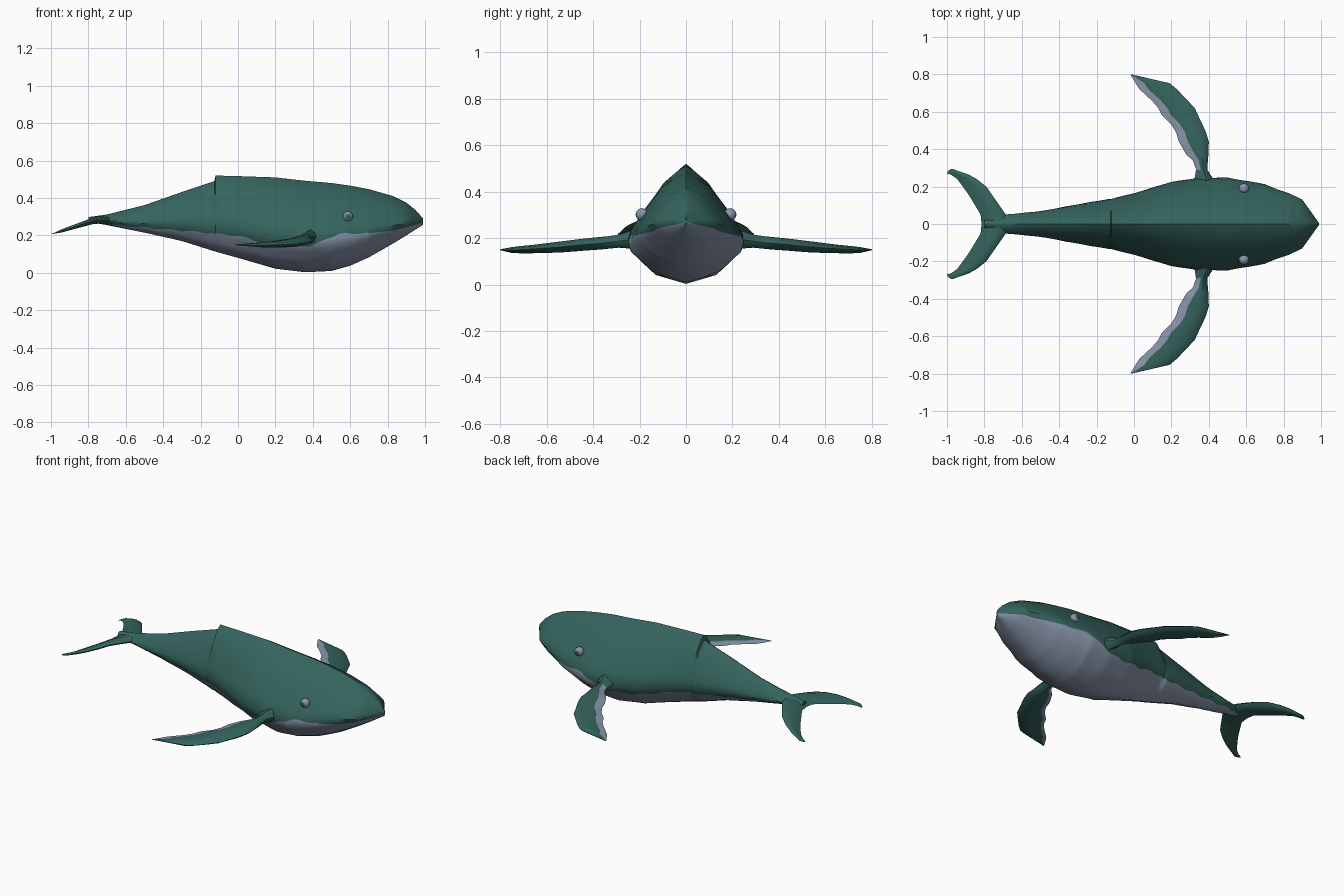
import bpy, bmesh, math


def material(name, rgb):
    m = bpy.data.materials.new(name)
    m.diffuse_color = (*rgb, 1)
    return m


GREEN = material("deep_green", (0.035, 0.125, 0.108))
PALE = material("pale_grey", (0.25, 0.30, 0.40))


def lerp_table(table, x):
    """Linear lookup; rows start with an ascending key."""
    if x <= table[0][0]:
        return table[0][1:]
    for a, b in zip(table, table[1:]):
        if x <= b[0]:
            f = (x - a[0]) / (b[0] - a[0])
            return [p + (q - p) * f for p, q in zip(a[1:], b[1:])]
    return table[-1][1:]


def loft(name, rings, is_pale):
    """Skin closed rings; is_pale(i, j) picks the second colour."""
    bm = bmesh.new()
    vr = [[bm.verts.new(p) for p in ring] for ring in rings]
    n = len(rings[0])
    for i in range(len(vr) - 1):
        for j in range(n):
            k = (j + 1) % n
            f = bm.faces.new((vr[i][j], vr[i][k], vr[i + 1][k], vr[i + 1][j]))
            f.material_index = int(is_pale(i, j))
    bm.faces.new(vr[0])
    bm.faces.new(vr[-1])
    bmesh.ops.recalc_face_normals(bm, faces=bm.faces)
    return finish(name, bm)


def finish(name, bm, angle=40):
    me = bpy.data.meshes.new(name)
    bm.to_mesh(me)
    bm.free()
    ob = bpy.data.objects.new(name, me)
    bpy.context.collection.objects.link(ob)
    me.materials.append(GREEN)
    me.materials.append(PALE)
    bpy.ops.object.select_all(action='DESELECT')
    bpy.context.view_layer.objects.active = ob
    ob.select_set(True)
    bpy.ops.object.shade_smooth_by_angle(angle=math.radians(angle))
    return ob


# Body: x, back height, belly height, half width
BODY = [(-0.80, 0.298, 0.272, 0.02), (-0.70, 0.312, 0.255, 0.05),
        (-0.50, 0.362, 0.215, 0.07), (-0.30, 0.432, 0.17, 0.107),
        (-0.126, 0.49, 0.115, 0.135), (-0.12, 0.52, 0.113, 0.135),
        (0.0, 0.517, 0.08, 0.165), (0.20, 0.51, 0.022, 0.226),
        (0.36, 0.492, 0.003, 0.25), (0.50, 0.48, 0.010, 0.25),
        (0.60, 0.466, 0.038, 0.233), (0.70, 0.447, 0.083, 0.213),
        (0.83, 0.41, 0.157, 0.165), (0.90, 0.375, 0.20, 0.13),
        (0.95, 0.335, 0.232, 0.06), (0.99, 0.29, 0.257, 0.004)]
# Belly colour edge height along x
EDGE = [(-0.7, 0.26), (-0.3, 0.226), (0.0, 0.198), (0.12, 0.165),
        (0.28, 0.14), (0.40, 0.145), (0.48, 0.185), (0.54, 0.207),
        (0.70, 0.212), (0.83, 0.226), (0.90, 0.244), (0.99, 0.268)]
# Relative height and width of the cross-section
SECTION = [(0, 0), (0.08, 0.53), (0.29, 0.96), (0.36, 1.0), (0.44, 0.98),
           (0.60, 0.80), (0.89, 0.37), (0.97, 0.12), (1, 0)]
LOW = [0.12, 0.28, 0.52, 0.76, 1.0]
HIGH = [0.15, 0.32, 0.55, 0.80, 0.94]

xs = sorted({r[0] for r in BODY} | {round(-0.78 + 0.03 * i, 3) for i in range(59)})
rings = []
for x in xs:
    top, bot, w = lerp_table(BODY, x)
    edge = lerp_table(EDGE, x)[0] + 0.004 * math.sin(x * 47) * (abs(x) < 0.7)
    h = top - bot
    edge = min(max(edge, bot + 0.05 * h), bot + 0.6 * h)
    zs = [bot + (edge - bot) * f for f in LOW] + [edge + (top - edge) * f for f in HIGH]
    side = [(w * lerp_table(SECTION, (z - bot) / h)[0], z) for z in zs]
    rings.append([(x, 0, bot)] + [(x, y, z) for y, z in side] + [(x, 0, top)]
                 + [(x, -y, z) for y, z in reversed(side)])
N = len(rings[0])
loft("body", rings, lambda i, j: j < len(LOW) or j >= N - len(LOW))

# Flipper: y, leading x, trailing x, height, half thickness
FLIPPER = [(0.20, 0.43, 0.30, 0.195, 0.045), (0.25, 0.418, 0.325, 0.192, 0.036),
           (0.29, 0.392, 0.332, 0.187, 0.028), (0.34, 0.395, 0.315, 0.181, 0.027),
           (0.37, 0.398, 0.28, 0.178, 0.027), (0.44, 0.40, 0.24, 0.172, 0.026),
           (0.49, 0.385, 0.225, 0.167, 0.025), (0.53, 0.367, 0.20, 0.163, 0.024),
           (0.58, 0.343, 0.15, 0.159, 0.022), (0.62, 0.325, 0.13, 0.156, 0.020),
           (0.66, 0.287, 0.095, 0.153, 0.018), (0.72, 0.23, 0.03, 0.150, 0.015),
           (0.753, 0.19, 0.008, 0.149, 0.012), (0.80, -0.014, -0.02, 0.150, 0.002)]


def blade(name, table, s, strip, pale, drop=lambda x: 0):
    """Lens-shaped blade spanning sideways on side s."""
    out = []
    for y, a, b, z, t in table:
        c = a - b
        k = min(strip / c, 0.4)
        pts = [(a, 0), (a - 0.12 * c, 0.65), (a - 0.35 * c, 1), (b + k * c, 0.6), (b, 0),
               (b + 0.5 * k * c, -0.35), (a - 0.4 * c, -1), (a - 0.12 * c, -0.65)]
        out.append([(x, s * y, z + t * u + drop(x)) for x, u in pts])
    return loft(name, out, pale)


# Flukes: y, leading x, trailing x, height, half thickness
FLUKE = [(0.0, -0.66, -0.815, 0.283, 0.020), (0.05, -0.685, -0.82, 0.283, 0.020),
         (0.10, -0.72, -0.85, 0.283, 0.018), (0.15, -0.755, -0.88, 0.283, 0.016),
         (0.20, -0.79, -0.915, 0.283, 0.014), (0.24, -0.84, -0.945, 0.283, 0.012),
         (0.262, -0.88, -0.975, 0.283, 0.010), (0.27, -0.90, -1.0, 0.283, 0.009),
         (0.283, -0.94, -0.995, 0.283, 0.006), (0.293, -0.965, -0.98, 0.283, 0.002)]

for s, tag in ((-1, "right"), (1, "left")):
    blade(tag + "_flipper", FLIPPER, s, 0.048, lambda i, j: i >= 2 and j in (3, 4))
    blade(tag + "_fluke", FLUKE, s, 0.04, lambda i, j: False,
          lambda x: min(0, (x + 0.76) * 0.32))

    # Eye: pale ball with a green iris cap facing outward
    bm = bmesh.new()
    bmesh.ops.create_uvsphere(bm, u_segments=16, v_segments=12, radius=0.027)
    for f in bm.faces:
        f.material_index = int(f.calc_center_median().z < 0.0235)
    for v in bm.verts:
        x, y, z = v.co
        v.co = (0.588 + x, s * (0.19 + z), 0.302 + y)
    bmesh.ops.recalc_face_normals(bm, faces=bm.faces)
    finish(tag + "_eye", bm)
